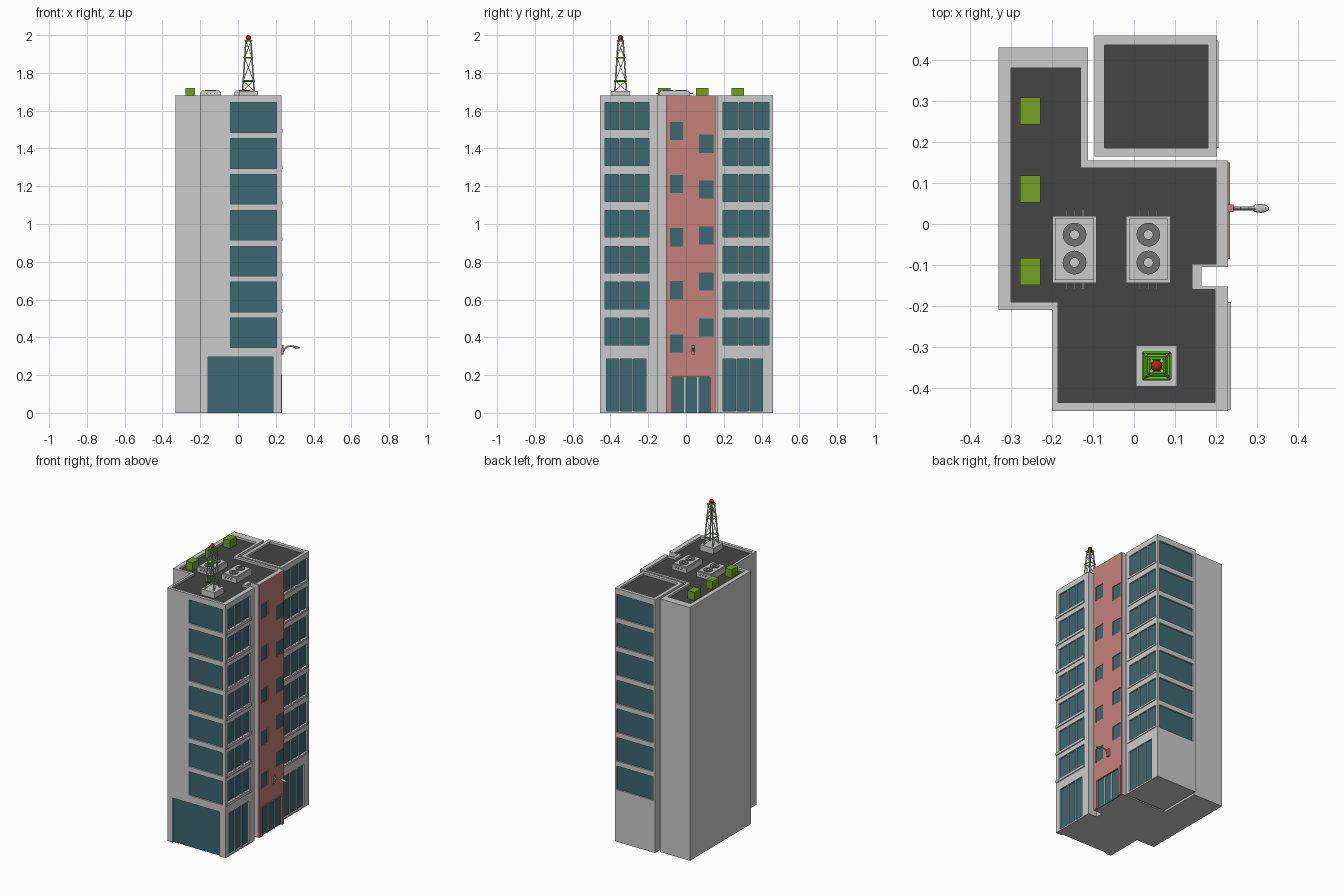
import bpy, bmesh, math
from mathutils import Vector, Matrix

if "Cube" in bpy.data.objects:
    bpy.data.objects.remove(bpy.data.objects["Cube"])


def material(name, rgb):
    m = bpy.data.materials.new(name)
    m.diffuse_color = (*rgb, 1)
    m.use_nodes = True
    m.node_tree.nodes["Principled BSDF"].inputs["Base Color"].default_value = m.diffuse_color
    return m


GLASS = material("glass", (0.045, 0.14, 0.165))
PINK = material("pink_wall", (0.56, 0.22, 0.195))
DARK = material("roofing", (0.06, 0.06, 0.06))
MID = material("fan_grey", (0.17, 0.17, 0.17))
GREEN = material("green_box", (0.17, 0.36, 0.013))
LIME = material("tower_green", (0.12, 0.62, 0.01))
RED = material("red_light", (0.5, 0.015, 0.01))


def finish(name, bm, mat=None):
    bmesh.ops.recalc_face_normals(bm, faces=bm.faces)
    me = bpy.data.meshes.new(name)
    bm.to_mesh(me)
    bm.free()
    ob = bpy.data.objects.new(name, me)
    bpy.context.collection.objects.link(ob)
    if mat:
        me.materials.append(mat)
    return ob


def boxes(name, items, mat=None):
    """One object from (x0, x1, y0, y1, z0, z1) boxes."""
    bm = bmesh.new()
    for x0, x1, y0, y1, z0, z1 in items:
        m = Matrix.Translation(((x0 + x1) / 2, (y0 + y1) / 2, (z0 + z1) / 2))
        bmesh.ops.create_cube(bm, size=1, matrix=m @ Matrix.Diagonal((x1 - x0, y1 - y0, z1 - z0, 1)))
    return finish(name, bm, mat)


def prism(name, pts, z0, z1, mat=None):
    bm = bmesh.new()
    f = bm.faces.new([bm.verts.new((x, y, z0)) for x, y in pts])
    top = bmesh.ops.extrude_face_region(bm, geom=[f])["geom"]
    bmesh.ops.translate(bm, vec=(0, 0, z1 - z0), verts=[v for v in top if isinstance(v, bmesh.types.BMVert)])
    return finish(name, bm, mat)


def rods(name, segs, r, sides=6, mat=None):
    bm = bmesh.new()
    for a, b in segs:
        a, b = Vector(a), Vector(b)
        rot = (b - a).to_track_quat('Z', 'Y').to_matrix().to_4x4()
        bmesh.ops.create_cone(bm, cap_ends=True, segments=sides, radius1=r, radius2=r,
                              depth=(b - a).length, matrix=Matrix.Translation((a + b) / 2) @ rot)
    return finish(name, bm, mat)


def cut(ob, cutter):
    mod = ob.modifiers.new("cut", 'BOOLEAN')
    mod.operation, mod.solver, mod.object = 'DIFFERENCE', 'EXACT', cutter
    cutter.hide_render = True
    cutter.hide_set(True)


TOP, DECK, D = 1.68, 1.665, 0.012   # parapet height, roof deck, window depth
FLOORS = [0.345 + 0.19 * i for i in range(7)]

# tower blocks: outer footprint, roof footprint inside the parapet
main = prism("main_tower", [(-.33, .43), (-.112, .43), (-.112, .155), (.217, .155), (.217, -.105), (.165, -.105),
                            (.165, -.152), (.229, -.152), (.229, -.456), (-.2, -.456), (-.2, -.21), (-.33, -.21)], 0, TOP)
roof = [(-.3, .38), (-.13, .38), (-.13, .137), (.2, .137), (.2, -.097), (.142, -.097), (.142, -.16),
        (.197, -.16), (.197, -.435), (-.185, -.435), (-.185, -.19), (-.3, -.19)]
cut(main, prism("main_roof_cutter", roof, DECK, TOP + .05))
prism("main_roof_deck", roof, DECK - .001, DECK + .001, DARK)

side = boxes("helipad_tower", [(-.096, .201, .165, .46, 0, TOP)])
cut(side, boxes("helipad_cutter", [(-.072, .18, .185, .437, DECK, TOP + .05)]))
boxes("helipad_deck", [(-.072, .18, .185, .437, DECK - .001, DECK + .001)], DARK)

# window openings, glass, mullions and sills
holes = {"main": [], "side": [], "pink": []}
glass, bars, sills = [], [], []


def window_y(group, face, sign, x0, x1, z0, z1):
    """Opening in a wall facing -y (sign -1) or +y (sign 1)."""
    inner = face - sign * D
    holes[group].append((x0, x1, *sorted((inner, face + sign * .02)), z0, z1))
    glass.append((x0, x1, *sorted((inner - sign * .002, inner + sign * .002)), max(z0, 0), z1))


def window_x(group, face, y0, y1, z0, z1, panes=1, depth=D):
    """Opening in a wall facing +x, split into panes."""
    inner = face - depth
    holes[group].append((inner, face + .02, y0, y1, z0, z1))
    glass.append((inner - .002, inner + .002, y0, y1, max(z0, 0), z1))
    for k in range(1, panes):
        y = y0 + (y1 - y0) * k / panes
        bars.append((inner, face - .002, y - .004, y + .004, max(z0, 0), z1))


for z in FLOORS:
    window_y("main", -.456, -1, -.04, .205, z, z + .157)
    window_y("side", .46, 1, -.078, .187, z, z + .157)
    window_x("main", .229, -.43, -.197, z + .015, z + .157, 3)
    window_x("side", .201, .197, .44, z + .015, z + .157, 3)
    sills.append((.222, .236, -.452, -.19, z - .003, z + .014))
    sills.append((.194, .206, .185, .447, z + .002, z + .014))
window_y("main", -.456, -1, -.16, .185, -.01, .295)
window_x("main", .229, -.42, -.213, .01, .285, 3)
window_x("side", .201, .195, .405, .01, .285, 3)

# pink stair wall with staggered windows and entrance
pink = boxes("pink_stair_wall", [(.2165, .229, -.105, .155, 0, TOP - .003)], PINK)
boxes("stair_wall_coping", [(.2165, .229, -.105, .155, TOP - .003, TOP)])
for i in range(5):
    zl, zr = .32 + .281 * i, .405 + .243 * i
    window_x("pink", .229, -.085, -.015, zl, zl + .096, depth=.006)
    window_x("pink", .229, .07, .145, zr, zr + .096, depth=.006)
window_x("pink", .229, -.073, .128, -.01, .19, 3, depth=.008)
boxes("entrance_frame", [(.222, .234, -.085, -.073, 0, .2), (.222, .234, .128, .15, 0, .2),
                         (.222, .234, -.073, .128, .19, .2)], PINK)

for ob, key in ((main, "main"), (side, "side"), (pink, "pink")):
    cut(ob, boxes(key + "_window_cutter", holes[key]))
boxes("window_glass", glass, GLASS)
boxes("window_mullions", bars)
boxes("window_sills", sills)

# rooftop green boxes
boxes("roof_green_boxes", [(-.278, -.228, y, y + .066, DECK, 1.72) for y in (.242, .052, -.149)], GREEN)

# air conditioners: case, ringed fans, pipe stubs
for n, cx in enumerate((-.145, .035)):
    boxes(f"aircon_case_{n}", [(cx - .054, cx + .054, -.144, .02, DECK, 1.7),
                               (cx - .047, cx + .047, -.137, .013, 1.7, 1.706)])
    bm = bmesh.new()
    for cy in (-.026, -.094):
        lo, hi = [], []
        for r in (.029, .011):
            for ring, z in ((lo, 1.705), (hi, 1.71)):
                ring.append([bm.verts.new((cx + r * math.cos(a * math.tau / 20), cy + r * math.sin(a * math.tau / 20), z))
                             for a in range(20)])
        for p, q in ((lo[0], hi[0]), (hi[0], hi[1]), (hi[1], lo[1]), (lo[1], lo[0])):
            for k in range(20):
                j = (k + 1) % 20
                bm.faces.new((p[k], p[j], q[j], q[k]))
    finish(f"aircon_fans_{n}", bm, MID)
    rods(f"aircon_pipes_{n}", [((cx + dx, -.16, 1.69), (cx + dx, .036, 1.69)) for dx in (-.02, 0, .02)], .003)

# antenna tower: plinth, tapering legs, bracing, green collars, red beacon
AX, AY = .055, -.346
boxes("antenna_plinth", [(AX - .05, AX + .05, AY - .05, AY + .05, DECK, 1.705)])


def corner(k, z, extra=0):
    h = .031 + (.013 - .031) * (z - 1.705) / .265 + extra
    sx, sy = ((-1, -1), (1, -1), (1, 1), (-1, 1))[k % 4]
    return (AX + sx * h, AY + sy * h, z)


rods("antenna_legs", [(corner(k, 1.7), corner(k, 1.975)) for k in range(4)], .0042)
levels = (1.705, 1.757, 1.88, 1.97)
rods("antenna_braces", [(corner(k, a), corner(k + 1, b)) for k in range(4) for a, b in zip(levels, levels[1:])], .002, 5)
rods("antenna_collars", [(corner(k, z, .004), corner(k + 1, z, .004)) for z in levels[1:] for k in range(4)], .0045, 4, LIME)
boxes("antenna_cap", [(AX - .013, AX + .013, AY - .013, AY + .013, 1.972, 1.978)], LIME)
bm = bmesh.new()
bmesh.ops.create_uvsphere(bm, u_segments=12, v_segments=8, radius=.014, matrix=Matrix.Translation((AX, AY, 1.986)))
finish("antenna_beacon", bm, RED)

# wall lamp over the entrance
LY = .038
boxes("lamp_bracket", [(.227, .242, LY - .009, LY + .009, .31, .36)], PINK)
arm = [(.238, .325), (.248, .342), (.262, .351), (.28, .354), (.296, .351)]
rods("lamp_arm", [((a[0], LY, a[1]), (b[0], LY, b[1])) for a, b in zip(arm, arm[1:])], .0045, 8)
bm = bmesh.new()
bmesh.ops.create_uvsphere(bm, u_segments=10, v_segments=6, radius=1,
                          matrix=Matrix.Translation((.308, LY, .347)) @ Matrix.Rotation(.15, 4, 'Y') @ Matrix.Diagonal((.022, .011, .006, 1)))
finish("lamp_head", bm)
